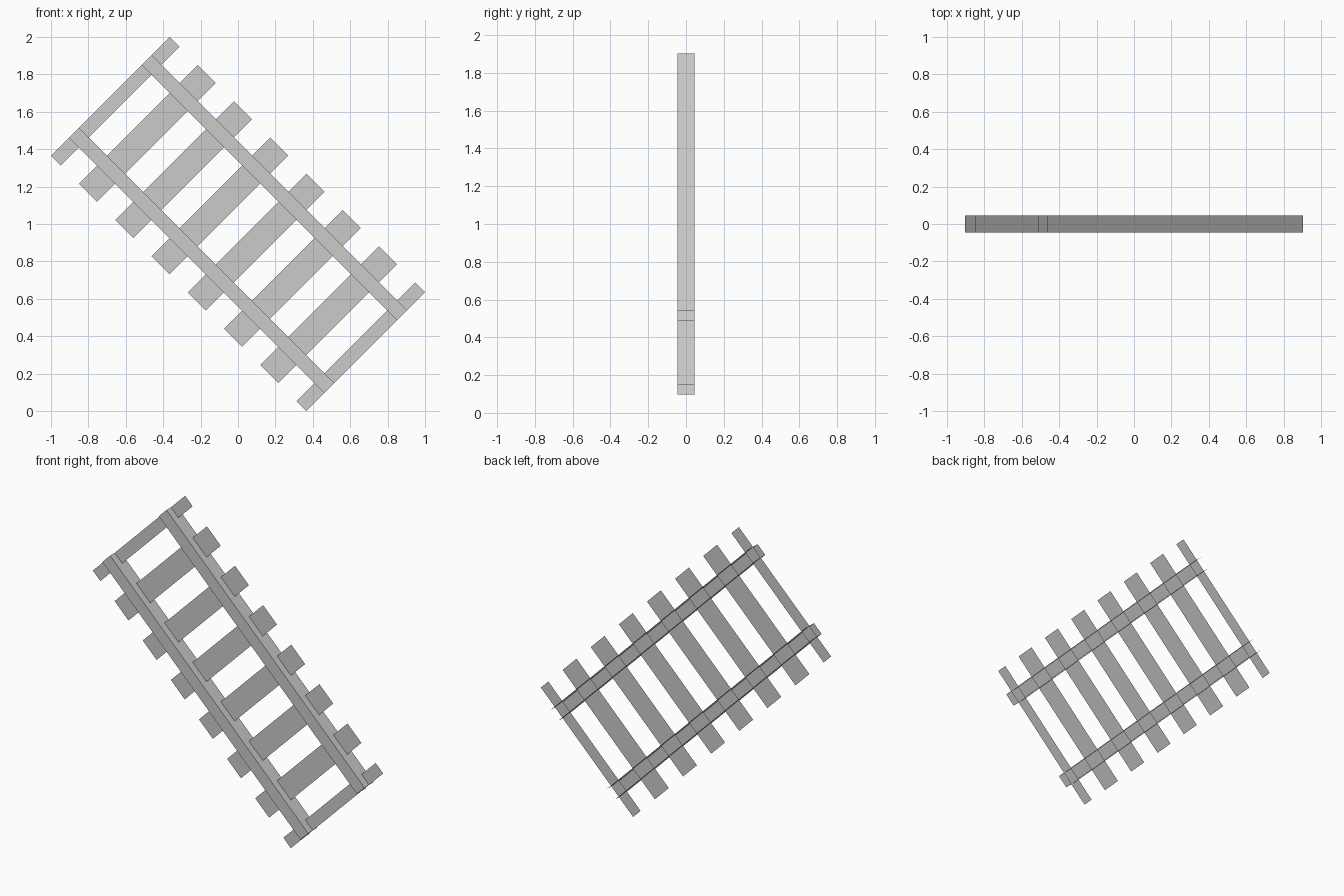
import bpy
from mathutils import Matrix, Vector
from math import radians

if "Cube" in bpy.data.objects:
    bpy.data.objects.remove(bpy.data.objects["Cube"])

# Local frame: x runs along the rails, z across them; tilted 45 degrees to stand upright.
TILT = Matrix.Translation((0, 0, 1)) @ Matrix.Rotation(radians(45), 4, 'Y')
HALF_LEN, HALF_TIE, DEPTH = 0.9647, 0.4495, 0.045


def add_mesh(name, verts, faces):
    mesh = bpy.data.meshes.new(name)
    mesh.from_pydata([TILT @ Vector(v) for v in verts], [], faces)
    mesh.update()
    obj = bpy.data.objects.new(name, mesh)
    bpy.context.collection.objects.link(obj)
    return obj


def tie(name, u, width):
    # thin flat sheet running through the middle of the rails
    a, b, h = u - width / 2, u + width / 2, HALF_TIE
    add_mesh(name, [(a, 0, -h), (b, 0, -h), (b, 0, h), (a, 0, h)], [(0, 1, 2, 3)])


def rail(name, v, width):
    # channel open at the back and at both ends
    lo, hi = v - width / 2, v + width / 2
    profile = [(DEPTH, lo), (-DEPTH, lo), (-DEPTH, hi), (DEPTH, hi)]
    verts = [(x, y, z) for x in (-HALF_LEN, HALF_LEN) for y, z in profile]
    add_mesh(name, verts, [(i, i + 4, i + 5, i + 1) for i in range(3)])


# two rails
rail("lower_rail", -0.2745, 0.075)
rail("upper_rail", 0.2745, 0.075)

# six wide ties
for i in range(6):
    tie(f"tie_{i + 1}", (i - 2.5) * 0.274, 0.135)

# narrow half ties at both ends
END_W = 0.073
tie("end_tie_top", -HALF_LEN + END_W / 2, END_W)
tie("end_tie_bottom", HALF_LEN - END_W / 2, END_W)
